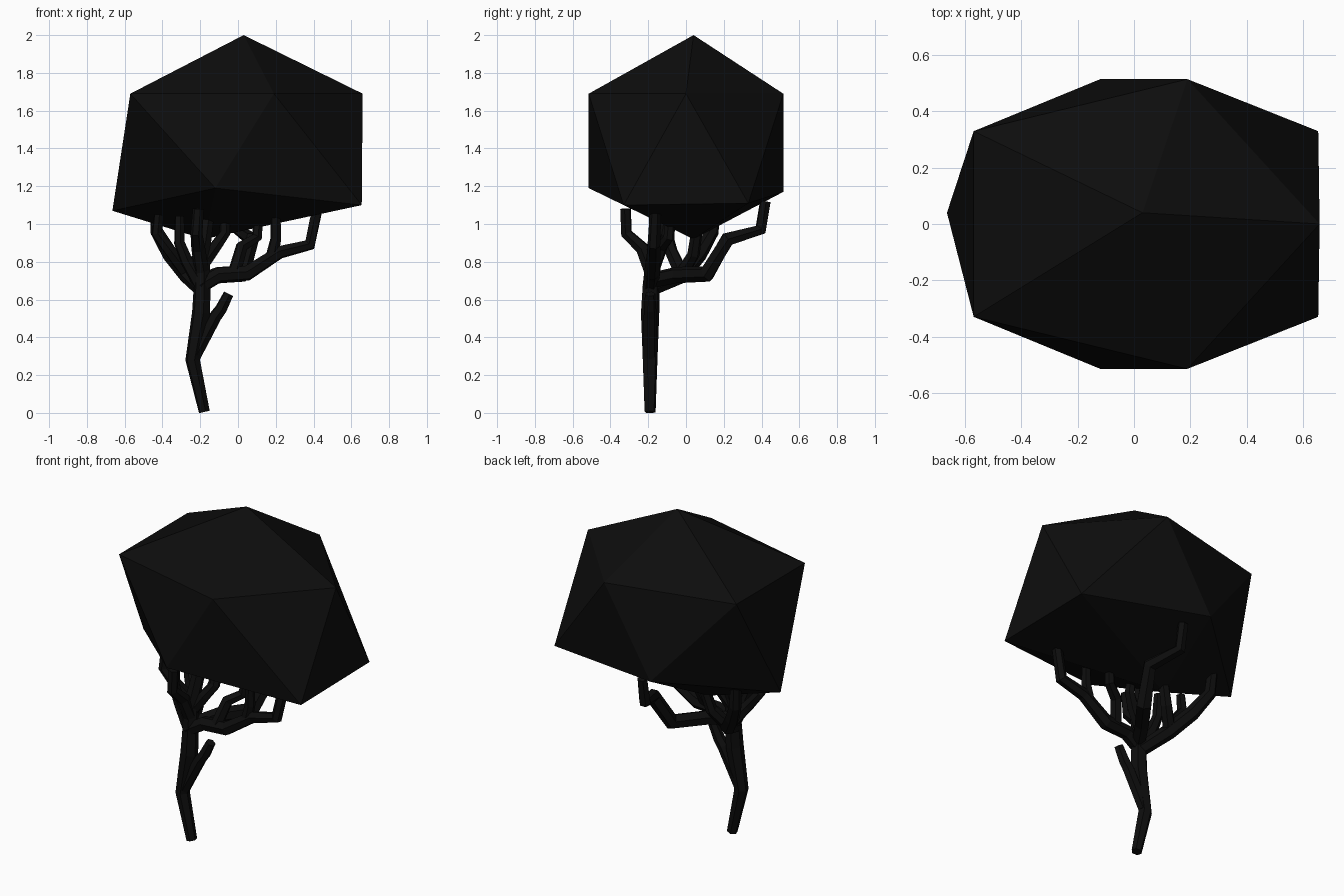
import bpy, bmesh, math
from mathutils import Vector


def material(name, v):
    m = bpy.data.materials.new(name)
    m.diffuse_color = (v, v, v, 1)
    return m


dark = material("near_black", 0.004)


def finish(name, bm):
    bmesh.ops.recalc_face_normals(bm, faces=bm.faces[:])
    me = bpy.data.meshes.new(name)
    bm.to_mesh(me)
    bm.free()
    me.materials.append(dark)
    ob = bpy.data.objects.new(name, me)
    bpy.context.collection.objects.link(ob)


def limb(name, path, sides=6):
    """Faceted tapering tube through (x, y, z, radius) points."""
    pts = [Vector(p[:3]) for p in path]
    bm = bmesh.new()
    rings, side, last = [], Vector((1, 0, 0)), None
    for i, p in enumerate(pts):
        a = (p - pts[i - 1]).normalized() if i else Vector()
        b = (pts[i + 1] - p).normalized() if i < len(pts) - 1 else Vector()
        t = (a + b).normalized()
        if last is None:
            side = t.orthogonal().normalized()
        else:
            side = last.rotation_difference(t) @ side
        last = t
        up = t.cross(side)
        r = path[i][3]
        rings.append([bm.verts.new(p + r * (math.cos(k) * side + math.sin(k) * up))
                      for k in (2 * math.pi * j / sides for j in range(sides))])
    for r0, r1 in zip(rings, rings[1:]):
        for j in range(sides):
            k = (j + 1) % sides
            bm.faces.new((r0[j], r0[k], r1[k], r1[j]))
    bm.faces.new(rings[0])
    bm.faces.new(rings[-1])
    finish(name, bm)


# Canopy: stretched icosahedron from two offset rings of five and two poles
bm = bmesh.new()
top = bm.verts.new((0.03, 0.04, 2.0))
bottom = bm.verts.new((-0.18, 0.04, 0.92))
upper = [bm.verts.new(c) for c in (
    (0.66, 0, 1.69), (0.19, 0.515, 1.69), (-0.57, 0.33, 1.69),
    (-0.57, -0.33, 1.69), (0.19, -0.515, 1.69))]
lower = [bm.verts.new(c) for c in (
    (0.655, 0.33, 1.11), (-0.12, 0.515, 1.17), (-0.665, 0.04, 1.07),
    (-0.12, -0.515, 1.19), (0.655, -0.33, 1.10))]
for i in range(5):
    j = (i + 1) % 5
    bm.faces.new((top, upper[i], upper[j]))
    bm.faces.new((upper[i], lower[i], upper[j]))
    bm.faces.new((lower[i], lower[j], upper[j]))
    bm.faces.new((bottom, lower[j], lower[i]))
finish("canopy", bm)

# Trunk and the short broken stub
limb("trunk", [(-0.178, -0.19, 0.005, .03), (-0.24, -0.19, 0.28, .04), (-0.195, -0.19, 0.53, .05),
               (-0.19, -0.185, 0.68, .045), (-0.19, -0.17, 0.84, .042), (-0.16, -0.13, 1.05, .035)])
limb("stub", [(-0.23, -0.19, 0.3, .035), (-0.12, -0.19, 0.51, .035), (-0.09, -0.19, 0.55, .033),
              (-0.05, -0.19, 0.63, .028)])

# Main branches
limb("right_branch", [(-0.2, -0.19, 0.67, .04), (-0.1, -0.18, 0.73, .042), (0.05, -0.18, 0.74, .042),
                      (0.22, -0.17, 0.85, .036), (0.38, -0.17, 0.89, .034), (0.42, -0.16, 1.08, .03)])
limb("back_branch", [(-0.19, -0.19, 0.7, .042), (-0.1, -0.05, 0.73, .044), (0.02, 0.11, 0.735, .046),
                     (0.07, 0.22, 0.92, .042), (0.0, 0.395, 0.97, .034), (0.0, 0.42, 1.12, .03)])
limb("left_branch", [(-0.2, -0.18, 0.66, .04), (-0.27, -0.02, 0.73, .044), (-0.36, 0.07, 0.84, .042),
                     (-0.43, 0.14, 0.96, .035), (-0.44, 0.15, 1.1, .03)])
limb("front_branch", [(-0.19, -0.18, 0.74, .04), (-0.21, -0.23, 0.87, .038), (-0.22, -0.315, 0.95, .032),
                      (-0.21, -0.32, 1.08, .03)])

# Twigs
limb("left_twig", [(-0.2, -0.18, 0.68, .04), (-0.27, -0.17, 0.8, .034), (-0.31, -0.17, 0.9, .03),
                   (-0.31, -0.16, 1.04, .026)])
limb("outer_left_twig", [(-0.26, -0.02, 0.73, .04), (-0.36, -0.08, 0.86, .035), (-0.43, -0.1, 0.95, .03),
                         (-0.42, -0.1, 1.05, .026)])
limb("right_twig", [(0.18, -0.17, 0.83, .034), (0.2, -0.17, 0.92, .03), (0.2, -0.17, 1.05, .026)])
limb("middle_twig", [(-0.02, -0.18, 0.74, .036), (0.02, -0.13, 0.88, .034), (0.1, -0.09, 0.93, .03),
                     (0.11, -0.08, 1.06, .026)])
limb("inner_twig", [(-0.19, -0.17, 0.78, .036), (-0.12, -0.15, 0.88, .034), (-0.07, -0.12, 0.95, .03),
                    (-0.07, -0.1, 1.06, .026)])
limb("back_left_twig", [(-0.27, -0.02, 0.74, .038), (-0.2, 0.04, 0.84, .034), (-0.16, 0.06, 0.98, .03)])
